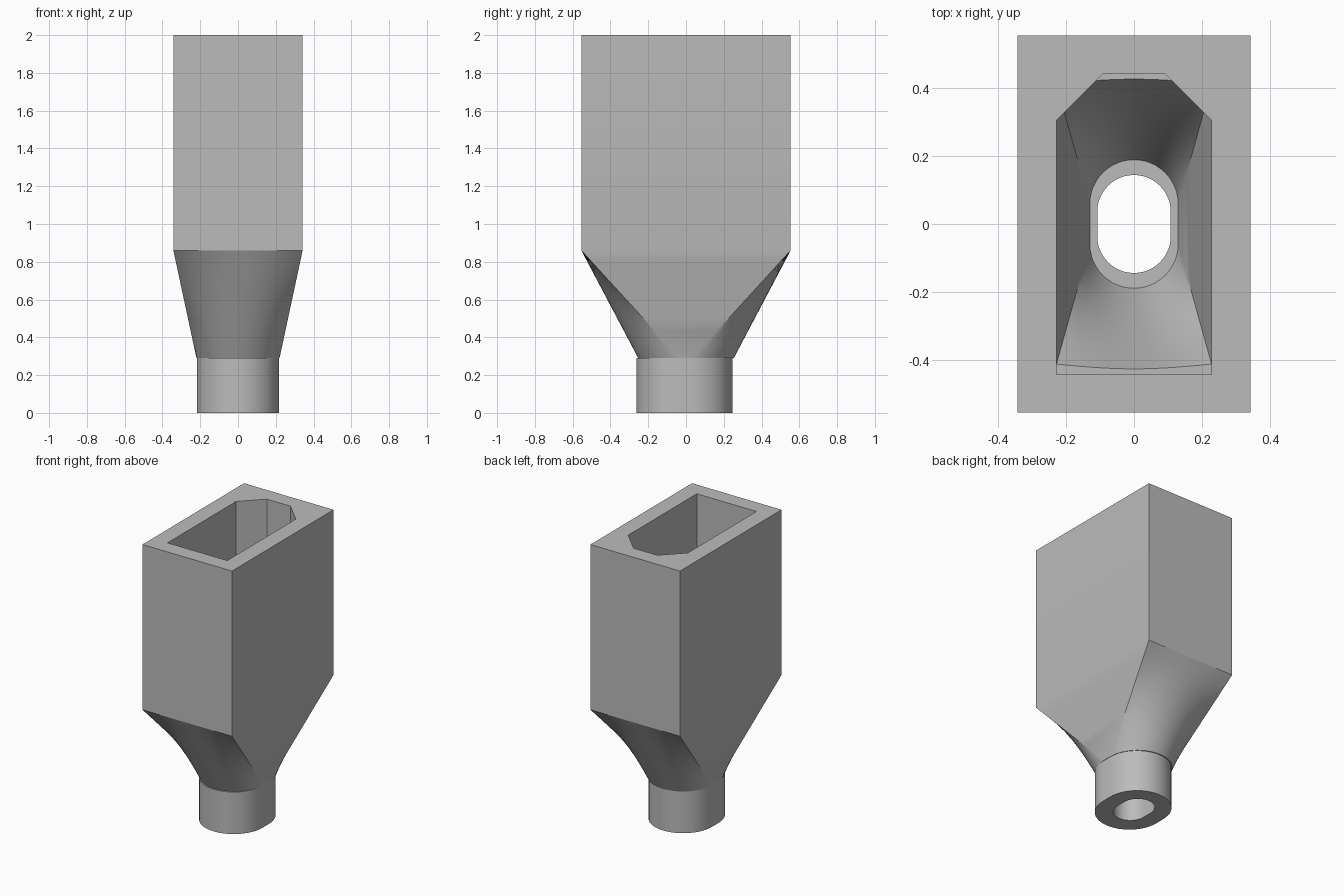
import bpy
import bmesh
from math import sin, cos, pi, radians

cube = bpy.data.objects.get("Cube")
if cube:
    bpy.data.objects.remove(cube, do_unlink=True)

SEG = 24      # segments along each end of a section
STEPS = 8     # rings along each lofted transition
NECK_Z, BOX_Z, TOP_Z = 0.29, 0.86, 2.0

grey = bpy.data.materials.new("plain grey")
grey.use_nodes = True
grey.diffuse_color = (0.5, 0.5, 0.5, 1)
grey.node_tree.nodes["Principled BSDF"].inputs["Base Color"].default_value = (0.5, 0.5, 0.5, 1)


def slot(r, c, z, dy=0.0):
    """Round-ended section: end radius r, end centres at y = +-c."""
    pts = []
    for side in (1, -1):
        for i in range(SEG + 1):
            a = pi * i / SEG
            pts.append((side * r * cos(a), side * (c + r * sin(a)) + dy, z))
    return pts


def box(hx, hy, z, bow=0.0):
    """Rectangular section with the same point count, ends optionally bowed."""
    pts = []
    for side in (1, -1):
        for i in range(SEG + 1):
            t = i / SEG
            pts.append((side * hx * (1 - 2 * t), side * (hy + bow * sin(pi * t)), z))
    return pts


def loft(a, b):
    """Evenly blended rings from section a to section b."""
    return [[tuple(p + (q - p) * k / STEPS for p, q in zip(u, v)) for u, v in zip(a, b)]
            for k in range(STEPS + 1)]


def finish(name, bm):
    bmesh.ops.recalc_face_normals(bm, faces=bm.faces)
    mesh = bpy.data.meshes.new(name)
    bm.to_mesh(mesh)
    bm.free()
    mesh.materials.append(grey)
    obj = bpy.data.objects.new(name, mesh)
    bpy.context.collection.objects.link(obj)
    mesh.shade_smooth()
    mesh.set_sharp_from_angle(angle=radians(20))
    return obj


# Hopper shell: up the outside, over the rim, down the inside, closed under the neck
rings = [slot(0.218, 0.037, 0, -0.008), slot(0.218, 0.037, NECK_Z, -0.008)]
rings += loft(slot(0.22, 0.033, NECK_Z), box(0.342, 0.554, BOX_Z))
rings += [box(0.342, 0.554, TOP_Z), box(0.228, 0.443, TOP_Z), box(0.228, 0.443, BOX_Z)]
rings += loft(box(0.228, 0.412, BOX_Z, 0.014), slot(0.13, 0.059, NECK_Z))
rings += [slot(0.108, 0.036, NECK_Z), slot(0.108, 0.036, 0)]

bm = bmesh.new()
loops = [[bm.verts.new(p) for p in ring] for ring in rings]
for lower, upper in zip(loops, loops[1:] + loops[:1]):
    for i in range(len(lower)):
        j = (i + 1) % len(lower)
        bm.faces.new((lower[i], lower[j], upper[j], upper[i]))
finish("hopper_shell", bm)

# Corner fillers that cut off the two back corners of the cavity
for name, s in (("left_corner_filler", 1), ("right_corner_filler", -1)):
    bm = bmesh.new()
    foot, head = [[bm.verts.new((s * x, y, z)) for x, y in
                   ((0.228, 0.305), (0.09, 0.443), corner)]
                  for z, corner in ((0.7, (0.2, 0.37)), (TOP_Z, (0.228, 0.443)))]
    bm.faces.new(foot)
    bm.faces.new(head)
    for i in range(3):
        j = (i + 1) % 3
        bm.faces.new((foot[i], foot[j], head[j], head[i]))
    finish(name, bm)
